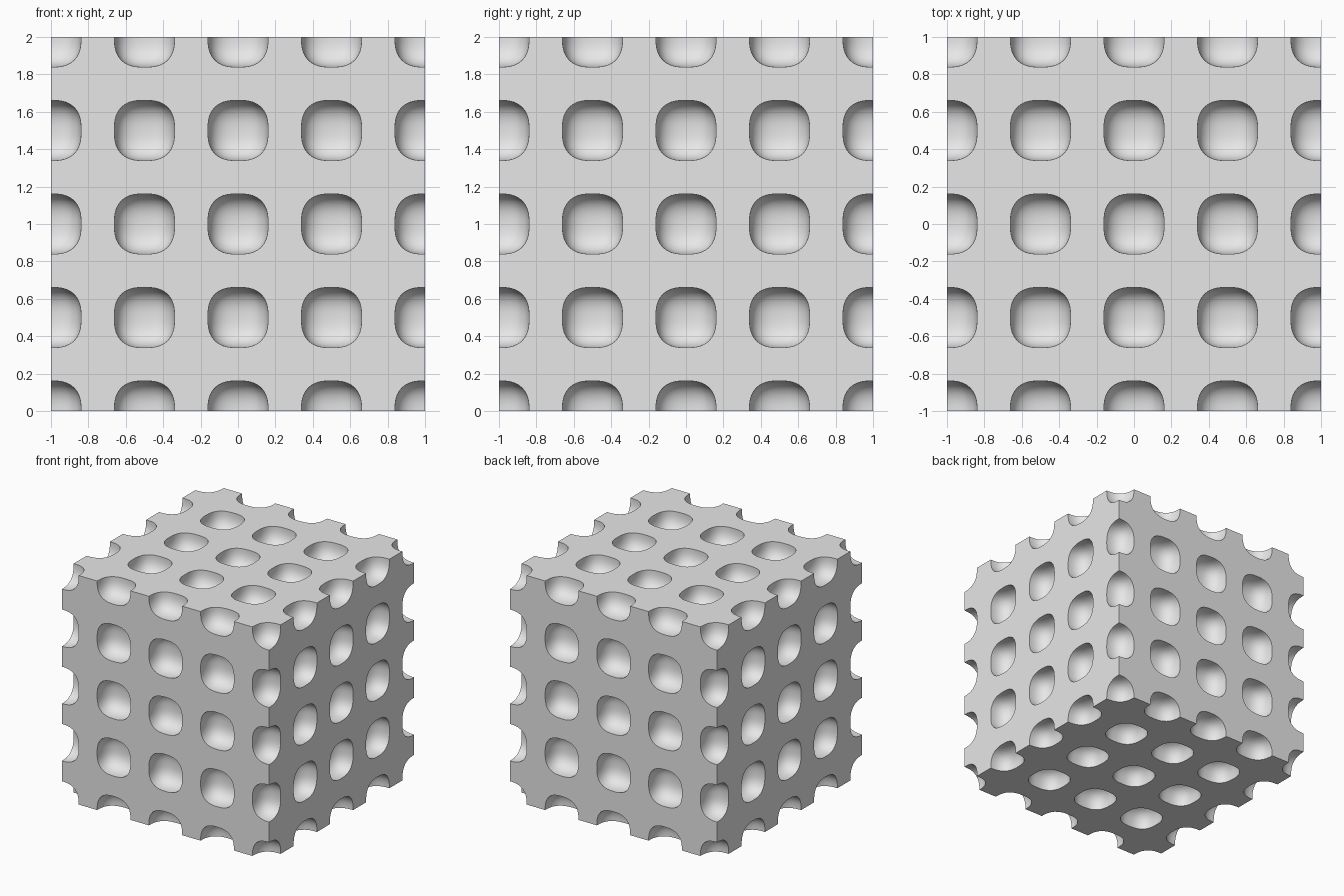
import bpy
import bmesh
from itertools import product
from mathutils import Vector
from math import tan, pi

SPACING = 0.5      # distance between pits
RADIUS = 0.161     # half width of a pit
POWER = 2.65       # roundness exponent, 2 is a sphere
SEGMENTS = 11

old = bpy.data.objects.get("Cube")
if old:
    bpy.data.objects.remove(old, do_unlink=True)

grey = bpy.data.materials.new("light_grey")
grey.use_nodes = True
colour = (0.8, 0.8, 0.8, 1)
grey.diffuse_color = colour
grey.node_tree.nodes["Principled BSDF"].inputs["Base Color"].default_value = colour


def add_object(name, bm):
    mesh = bpy.data.meshes.new(name)
    bm.to_mesh(mesh)
    bm.free()
    mesh.materials.append(grey)
    obj = bpy.data.objects.new(name, mesh)
    obj.location.z = 1
    bpy.context.collection.objects.link(obj)
    return obj


def add_pit(bm, centre):
    """Rounded, slightly squarish ball made from a subdivided cube."""
    made = bmesh.ops.create_cube(bm, size=2)["verts"]
    edges = list({e for v in made for e in v.link_edges})
    bmesh.ops.subdivide_edges(bm, edges=edges, cuts=SEGMENTS - 1, use_grid_fill=True)
    bm.verts.ensure_lookup_table()
    for v in bm.verts:
        if v.tag:
            continue
        d = Vector([tan(c * pi / 4) for c in v.co])
        norm = sum(abs(c) ** POWER for c in d) ** (1 / POWER)
        v.co = centre + d * (RADIUS / norm)
        v.tag = True


# One eighth of the block
bm = bmesh.new()
bmesh.ops.create_cube(bm, size=1)
bmesh.ops.translate(bm, verts=bm.verts, vec=(0.5, 0.5, 0.5))
block = add_object("pitted_block", bm)

# Pits on the outer faces, edges and corner of that eighth
bm = bmesh.new()
for cell in product(range(3), repeat=3):
    if max(cell) == 2:
        add_pit(bm, Vector(cell) * SPACING)
bmesh.ops.recalc_face_normals(bm, faces=bm.faces)
cutter = add_object("pit_cutter", bm)
cutter.hide_render = True

bpy.ops.object.select_all(action="DESELECT")
bpy.context.view_layer.objects.active = block
block.select_set(True)
cut = block.modifiers.new("pits", "BOOLEAN")
cut.operation = "DIFFERENCE"
cut.solver = "EXACT"
cut.object = cutter
bpy.ops.object.modifier_apply(modifier=cut.name)
bpy.data.objects.remove(cutter, do_unlink=True)

# Open the inner sides, then mirror into the full block
bm = bmesh.new()
bm.from_mesh(block.data)
inner = [f for f in bm.faces
         if any(all(abs(v.co[a]) < 1e-5 for v in f.verts) for a in range(3))]
bmesh.ops.delete(bm, geom=inner, context="FACES")
bm.to_mesh(block.data)
bm.free()

mirror = block.modifiers.new("mirror", "MIRROR")
mirror.use_axis = (True, True, True)
mirror.merge_threshold = 0.0001
bpy.ops.object.modifier_apply(modifier=mirror.name)
bpy.ops.object.shade_smooth_by_angle(angle=pi / 6)
